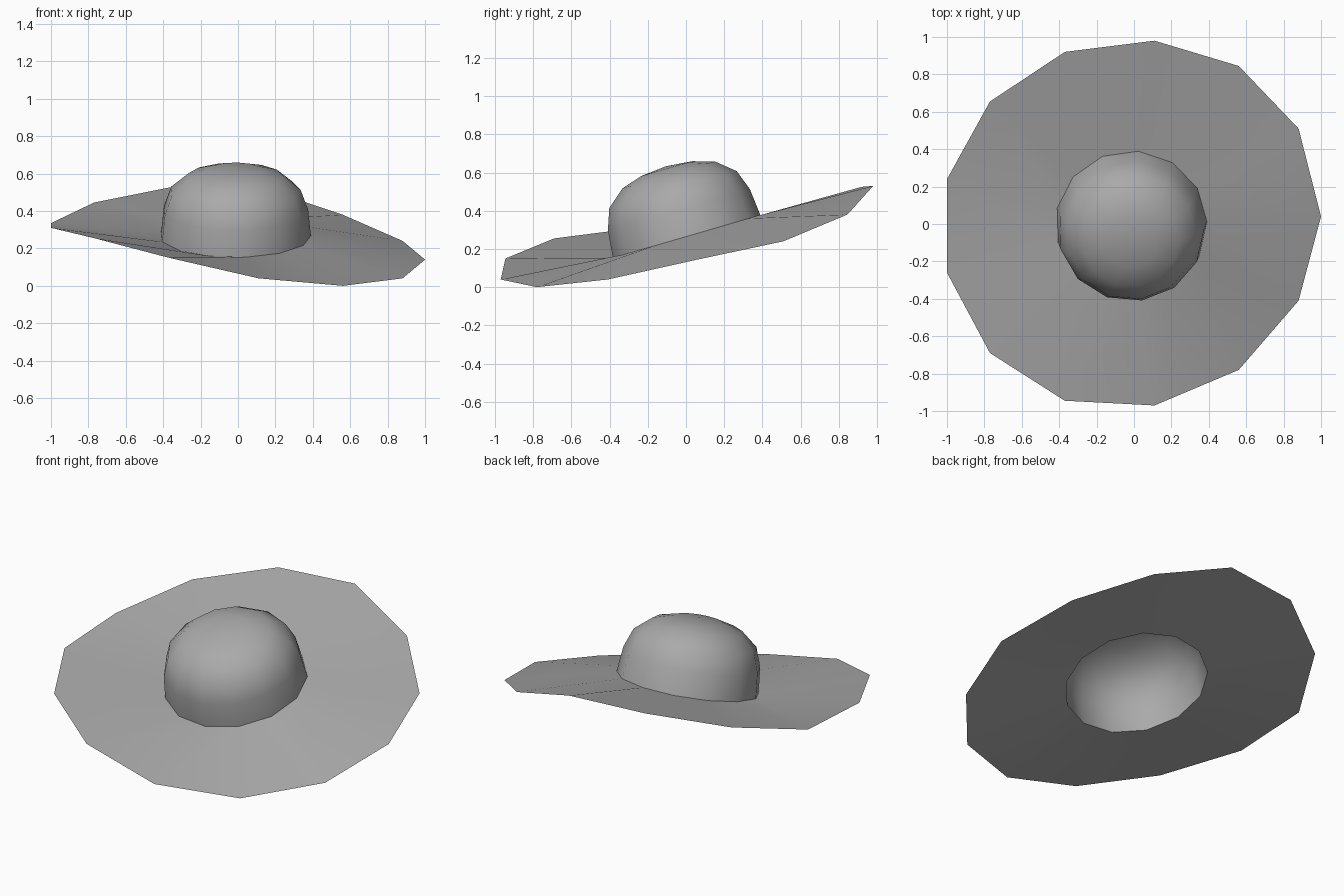
import bpy
import math
from mathutils import Matrix, Vector

SIDES = 13
START = math.radians(1.5)

default = bpy.data.objects.get("Cube")
if default:
    bpy.data.objects.remove(default, do_unlink=True)

# One plain felt colour
felt = bpy.data.materials.new("grey felt")
felt.use_nodes = True
felt.diffuse_color = (0.4, 0.4, 0.4, 1)
felt.node_tree.nodes["Principled BSDF"].inputs["Base Color"].default_value = felt.diffuse_color

# The crown leans forward around the centre of its open base
lean = Matrix.Translation((-0.015, 0.002, 0.265)) @ Matrix.Rotation(math.atan(0.29), 4, "X")


def crown_ring(radius, height):
    """Ring of points around the leaning crown axis."""
    points = []
    for i in range(SIDES):
        angle = START + math.tau * i / SIDES
        points.append(lean @ Vector((radius * math.cos(angle), radius * math.sin(angle), height)))
    return points


def loft(name, rings, tip=None):
    """Join rings of points with quads, and close the last one on a tip."""
    verts = [p for ring in rings for p in ring]
    faces = []
    for r in range(len(rings) - 1):
        for i in range(SIDES):
            j = (i + 1) % SIDES
            low, high = r * SIDES, (r + 1) * SIDES
            faces.append((low + i, low + j, high + j, high + i))
    if tip is not None:
        last = len(verts) - SIDES
        verts.append(tip)
        faces += [(last + i, last + (i + 1) % SIDES, len(verts) - 1) for i in range(SIDES)]
    mesh = bpy.data.meshes.new(name)
    mesh.from_pydata(verts, [], faces)
    mesh.materials.append(felt)
    mesh.shade_smooth()
    obj = bpy.data.objects.new(name, mesh)
    bpy.context.collection.objects.link(obj)
    return obj


# Rounded crown, open underneath
profile = [(0.405, 0), (0.39, 0.145), (0.35, 0.255), (0.255, 0.335), (0.14, 0.37)]
loft("crown", [crown_ring(r, h) for r, h in profile], lean @ Vector((0, 0, 0.383)))

# Wide floppy brim, counter-clockwise from the left side
brim_edge = [
    (1, 0.04, 0.14), (0.88, 0.51, 0.24), (0.56, 0.845, 0.38), (0.11, 0.98, 0.53),
    (-0.37, 0.92, 0.525), (-0.77, 0.655, 0.445), (-1, 0.24, 0.335), (-1, -0.26, 0.31),
    (-0.77, -0.69, 0.255), (-0.37, -0.945, 0.15), (0.11, -0.97, 0.04),
    (0.56, -0.78, 0), (0.88, -0.41, 0.04),
]
loft("brim", [brim_edge, crown_ring(*profile[0])])
